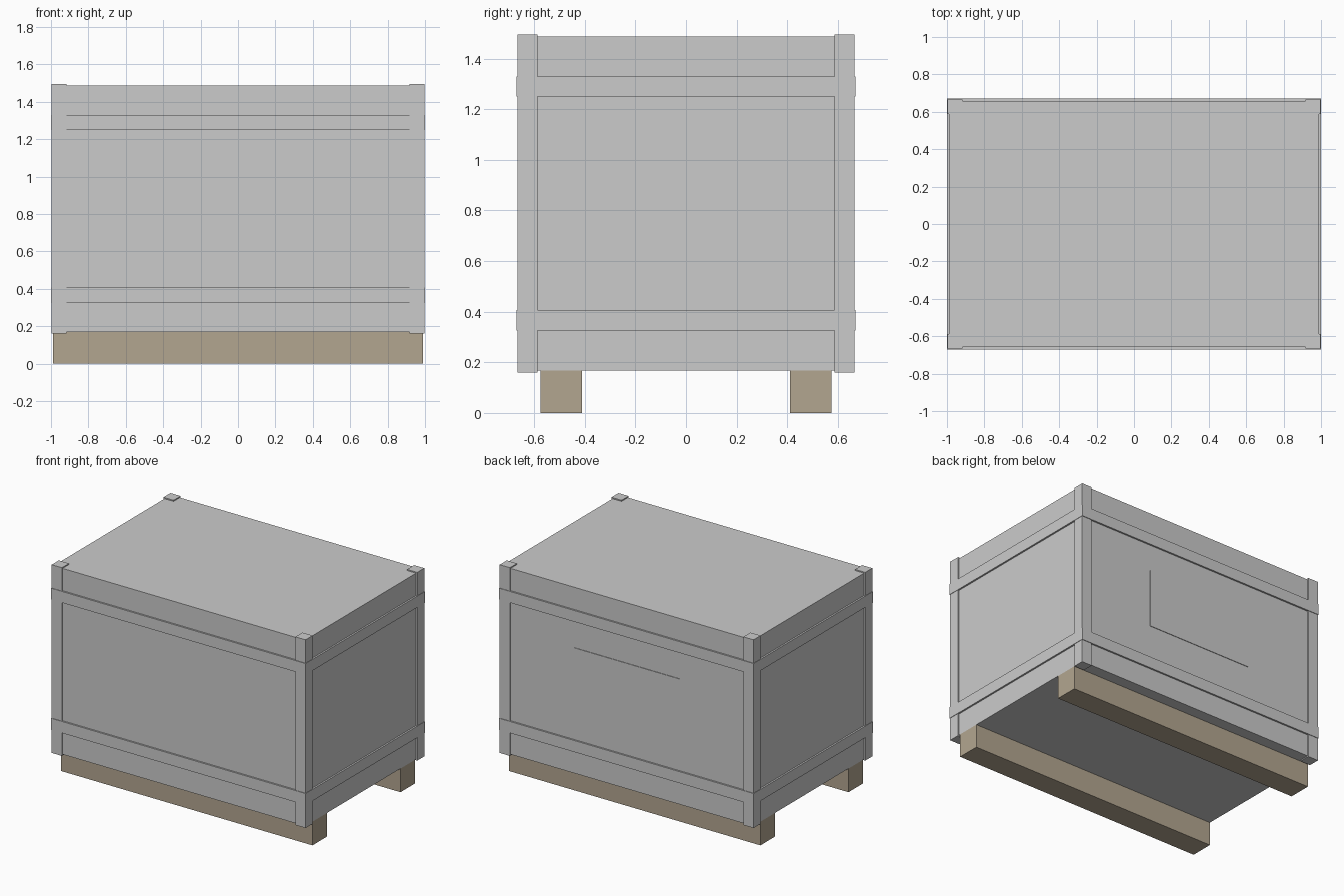
import bpy

if "Cube" in bpy.data.objects:
    bpy.data.objects.remove(bpy.data.objects["Cube"])


def box(name, x, y, z, mat=None):
    """Axis-aligned box from (min, max) ranges."""
    bpy.ops.mesh.primitive_cube_add(
        size=1, location=[(r[0] + r[1]) / 2 for r in (x, y, z)])
    ob = bpy.context.object
    ob.name = name
    ob.scale = [r[1] - r[0] for r in (x, y, z)]
    bpy.ops.object.transform_apply(location=False, rotation=False, scale=True)
    if mat:
        ob.data.materials.append(mat)
    return ob


def span(a, b, side):
    return tuple(sorted((a * side, b * side)))


wood = bpy.data.materials.new("dark_wood")
wood.diffuse_color = (0.45, 0.38, 0.28, 1)
wood.use_nodes = True
wood.node_tree.nodes["Principled BSDF"].inputs["Base Color"].default_value = wood.diffuse_color

# Main crate body
box("crate_body", (-0.988, 0.988), (-0.658, 0.658), (0.168, 1.488))

# Corner posts, slightly proud of the body
for sx, ex in ((-1, "left"), (1, "right")):
    for sy, ey in ((-1, "front"), (1, "back")):
        box(f"{ey}_{ex}_corner_post", span(0.917, 0.997, sx),
            span(0.587, 0.666, sy), (0.16, 1.496))

# Horizontal battens wrapping all four sides
for level, z in (("lower", (0.325, 0.407)), ("upper", (1.25, 1.33))):
    for s, face, side in ((-1, "front", "left"), (1, "back", "right")):
        box(f"{level}_{face}_batten", (-1.0, 1.0), span(0.64, 0.67, s), z)
        box(f"{level}_{side}_batten", span(0.97, 1.0, s), (-0.64, 0.64), z)

# Plain plate on the back panel
box("back_plate", (-0.415, 0.415), (0.65, 0.662), (0.645, 1.06))

# Wooden skids under the crate
for s, face in ((-1, "front"), (1, "back")):
    box(f"{face}_skid", (-0.988, 0.988), span(0.412, 0.576, s), (0, 0.168), wood)
